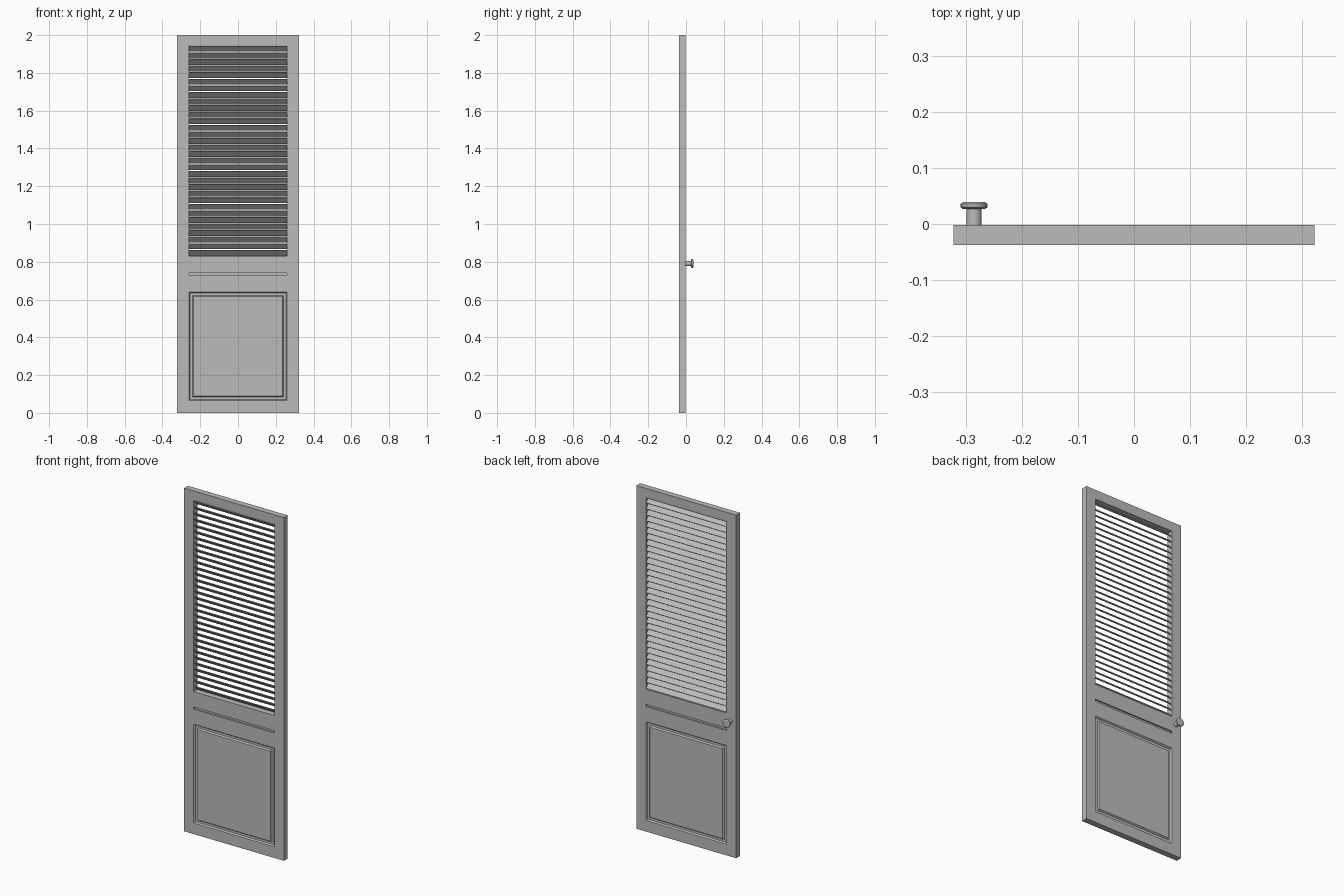
import bpy, bmesh, math
from mathutils import Matrix

if "Cube" in bpy.data.objects:
    bpy.data.objects.remove(bpy.data.objects["Cube"])

paint = bpy.data.materials.new("door_grey")
paint.diffuse_color = (0.5, 0.5, 0.5, 1)
paint.use_nodes = True
paint.node_tree.nodes["Principled BSDF"].inputs["Base Color"].default_value = paint.diffuse_color

FRONT, BACK = -0.037, -0.002          # door faces along y
MID = (FRONT + BACK) / 2
HALF_W, HEIGHT = 0.322, 2.0
OPEN_X, OPEN_LO, OPEN_HI = 0.26, 0.83, 1.945


def finish(name, bm):
    bmesh.ops.recalc_face_normals(bm, faces=bm.faces[:])
    me = bpy.data.meshes.new(name)
    bm.to_mesh(me)
    bm.free()
    ob = bpy.data.objects.new(name, me)
    bpy.context.collection.objects.link(ob)
    me.materials.append(paint)
    return ob


def add_box(bm, lo, hi, rot_x=0.0):
    size = [b - a for a, b in zip(lo, hi)]
    mid = [(a + b) / 2 for a, b in zip(lo, hi)]
    mat = (Matrix.Translation(mid) @ Matrix.Rotation(rot_x, 4, 'X')
           @ Matrix.Diagonal((*size, 1)))
    bmesh.ops.create_cube(bm, size=1, matrix=mat)


def add_ring(bm, x, z0, z1, profile):
    """Sweep (inset, y) profile round a rectangle with mitred corners."""
    loops = []
    for sx, top in ((-1, 0), (1, 0), (1, 1), (-1, 1)):
        loops.append([bm.verts.new((sx * (x - i), y, z1 - i if top else z0 + i))
                      for i, y in profile])
    n = len(profile)
    for k in range(4):
        a, b = loops[k], loops[(k + 1) % 4]
        for j in range(n):
            bm.faces.new((a[j], a[(j + 1) % n], b[(j + 1) % n], b[j]))


def cut(target, cutter):
    mod = target.modifiers.new("cut", 'BOOLEAN')
    mod.operation, mod.solver, mod.object = 'DIFFERENCE', 'EXACT', cutter
    bpy.context.view_layer.objects.active = target
    bpy.ops.object.modifier_apply(modifier=mod.name)
    bpy.data.objects.remove(cutter)


# Door slab
bm = bmesh.new()
add_box(bm, (-HALF_W, FRONT, 0), (HALF_W, BACK, HEIGHT))
door = finish("door_slab", bm)

# Louvre opening, right through the slab
bm = bmesh.new()
add_box(bm, (-OPEN_X, -0.1, OPEN_LO), (OPEN_X, 0.1, OPEN_HI))
cut(door, finish("opening_cutter", bm))

# Panel grooves and narrow slot on both faces
for face, out in ((FRONT, -1), (BACK, 1)):
    deep, clear = face - out * 0.008, face + out * 0.02
    bm = bmesh.new()
    add_ring(bm, 0.26, 0.065, 0.64,
             [(0, clear), (0, face), (0.006, deep), (0.019, deep),
              (0.025, face), (0.025, clear)])
    cut(door, finish("groove_cutter", bm))
    bm = bmesh.new()
    add_box(bm, (-OPEN_X, min(deep, clear), 0.728),
            (OPEN_X, max(deep, clear), 0.741))
    cut(door, finish("slot_cutter", bm))

# Tilted louvre slats, high at the front and low at the back
bm = bmesh.new()
COUNT = 32
pitch = (OPEN_HI - OPEN_LO) / COUNT
for i in range(COUNT):
    z = OPEN_LO + (i + 0.5) * pitch
    add_box(bm, (-OPEN_X, MID - 0.02, z - 0.002),
            (OPEN_X, MID + 0.02, z + 0.002), math.radians(-45))
finish("louvre_slats", bm)

# Turned knob on the back face
bm = bmesh.new()
profile = [(0, -0.004), (0.0135, -0.004), (0.0135, 0.027), (0.020, 0.027),
           (0.024, 0.030), (0.024, 0.036), (0.019, 0.039), (0, 0.039)]
verts = [bm.verts.new((-0.285 + r, y, 0.79)) for r, y in profile]
edges = [bm.edges.new(pair) for pair in zip(verts, verts[1:])]
bmesh.ops.spin(bm, geom=verts + edges, cent=(-0.285, 0, 0.79), axis=(0, 1, 0),
               angle=math.tau, steps=24)
bmesh.ops.remove_doubles(bm, verts=bm.verts[:], dist=1e-5)
knob = finish("knob", bm)
bpy.ops.object.select_all(action='DESELECT')
knob.select_set(True)
bpy.context.view_layer.objects.active = knob
bpy.ops.object.shade_smooth_by_angle(angle=math.radians(30))
